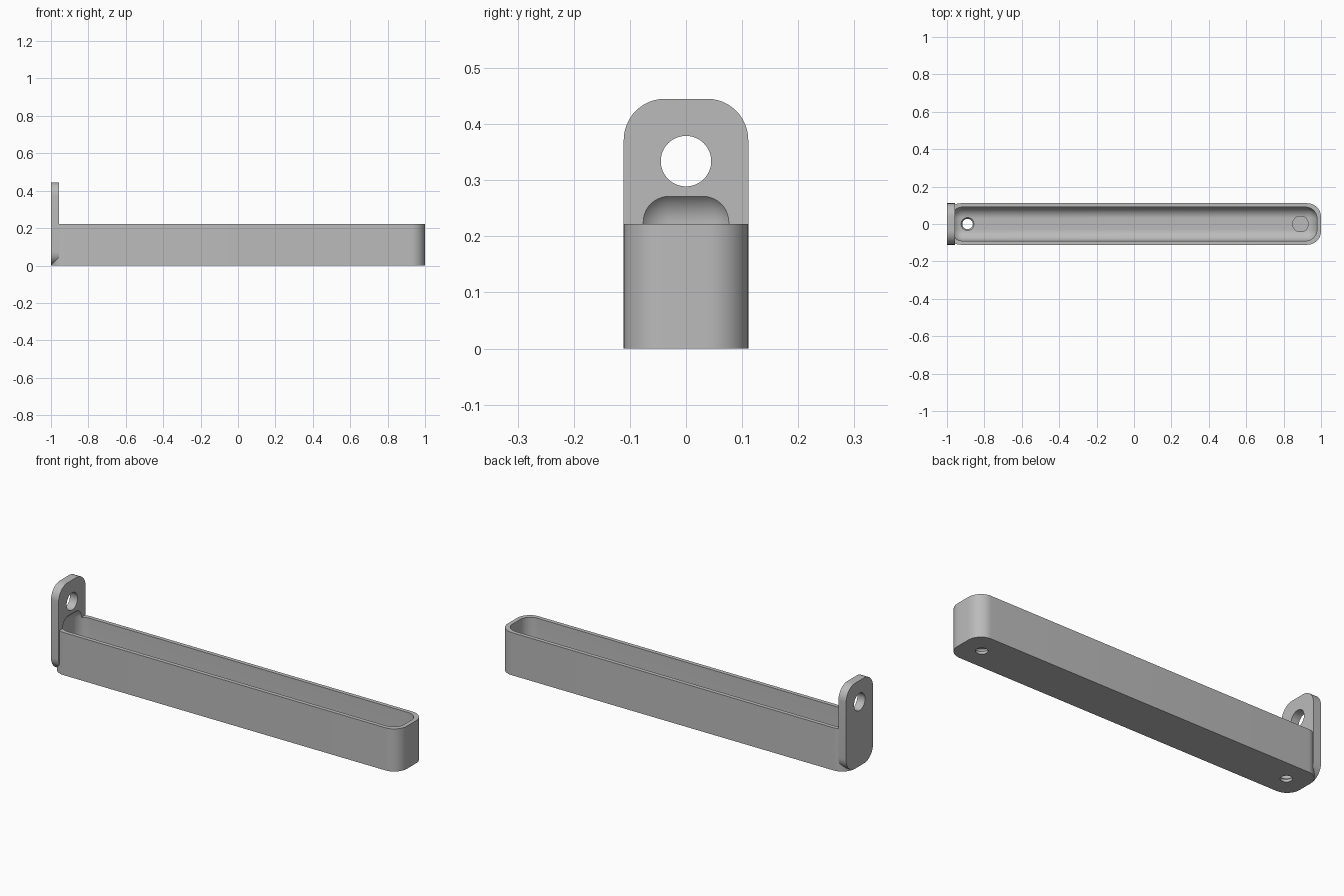
import bpy, bmesh, math
from mathutils import Matrix

if "Cube" in bpy.data.objects:
    bpy.data.objects.remove(bpy.data.objects["Cube"], do_unlink=True)

grey = bpy.data.materials.new("plain grey")
grey.use_nodes = True
colour = (0.5, 0.5, 0.5, 1)
grey.diffuse_color = colour
grey.node_tree.nodes["Principled BSDF"].inputs["Base Color"].default_value = colour


def finish(name, bm):
    bmesh.ops.recalc_face_normals(bm, faces=bm.faces)
    mesh = bpy.data.meshes.new(name)
    bm.to_mesh(mesh)
    bm.free()
    mesh.materials.append(grey)
    obj = bpy.data.objects.new(name, mesh)
    bpy.context.collection.objects.link(obj)
    return obj


def rounded_box(name, low, high, radius, axis=None, segments=12):
    """Box with its edges rounded: those along one axis, or all of them."""
    bm = bmesh.new()
    bmesh.ops.create_cube(bm, size=1)
    for v in bm.verts:
        v.co = [(a + b) / 2 + c * (b - a) for a, b, c in zip(low, high, v.co)]
    edges = [e for e in bm.edges if axis is None
             or abs((e.verts[0].co - e.verts[1].co).normalized()[axis]) > 0.9]
    bmesh.ops.bevel(bm, geom=edges, offset=radius, segments=segments,
                    profile=0.5, affect='EDGES')
    return finish(name, bm)


def cone(name, centre, r1, r2, depth, turn=Matrix()):
    bm = bmesh.new()
    bmesh.ops.create_cone(bm, cap_ends=True, segments=48, radius1=r1,
                          radius2=r2, depth=depth,
                          matrix=Matrix.Translation(centre) @ turn)
    return finish(name, bm)


def combine(target, other, operation):
    mod = target.modifiers.new(operation.lower(), 'BOOLEAN')
    mod.object, mod.operation, mod.solver = other, operation, 'EXACT'
    bpy.context.view_layer.objects.active = target
    bpy.ops.object.modifier_apply(modifier=mod.name)
    bpy.data.objects.remove(other, do_unlink=True)


W = 0.111   # half width
R = 0.073   # outer corner radius

# Tray body with rounded upright corners, joined to the hanging tab
tray = rounded_box("tray_with_hanging_tab", (-1, -W, 0), (1, W, 0.222), R, axis=2)
tab = rounded_box("hanging_tab", (-1, -W, 0), (-0.956, W, 0.445), R, axis=0)
combine(tray, tab, 'UNION')

# Cavity rounded on every edge, biting slightly into the tab
cavity = rounded_box("cavity_cutter", (-0.978, -0.09, 0.022), (0.978, 0.09, 0.285), 0.06)
combine(tray, cavity, 'DIFFERENCE')

# Hanging hole in the tab
hole = cone("tab_hole_cutter", (-1, 0, 0.334), 0.045, 0.045, 0.2,
            Matrix.Rotation(math.pi / 2, 4, 'Y'))
combine(tray, hole, 'DIFFERENCE')

# Countersunk screw holes in the floor
for x in (-0.89, 0.89):
    combine(tray, cone("screw_hole_cutter", (x, 0, 0), 0.028, 0.028, 0.1), 'DIFFERENCE')
    combine(tray, cone("countersink_cutter", (x, 0, 0.02), 0.022, 0.044, 0.03), 'DIFFERENCE')

# Smooth curves, crisp edges
bpy.ops.object.select_all(action='DESELECT')
tray.select_set(True)
bpy.context.view_layer.objects.active = tray
bpy.ops.object.shade_smooth_by_angle(angle=math.radians(30))
